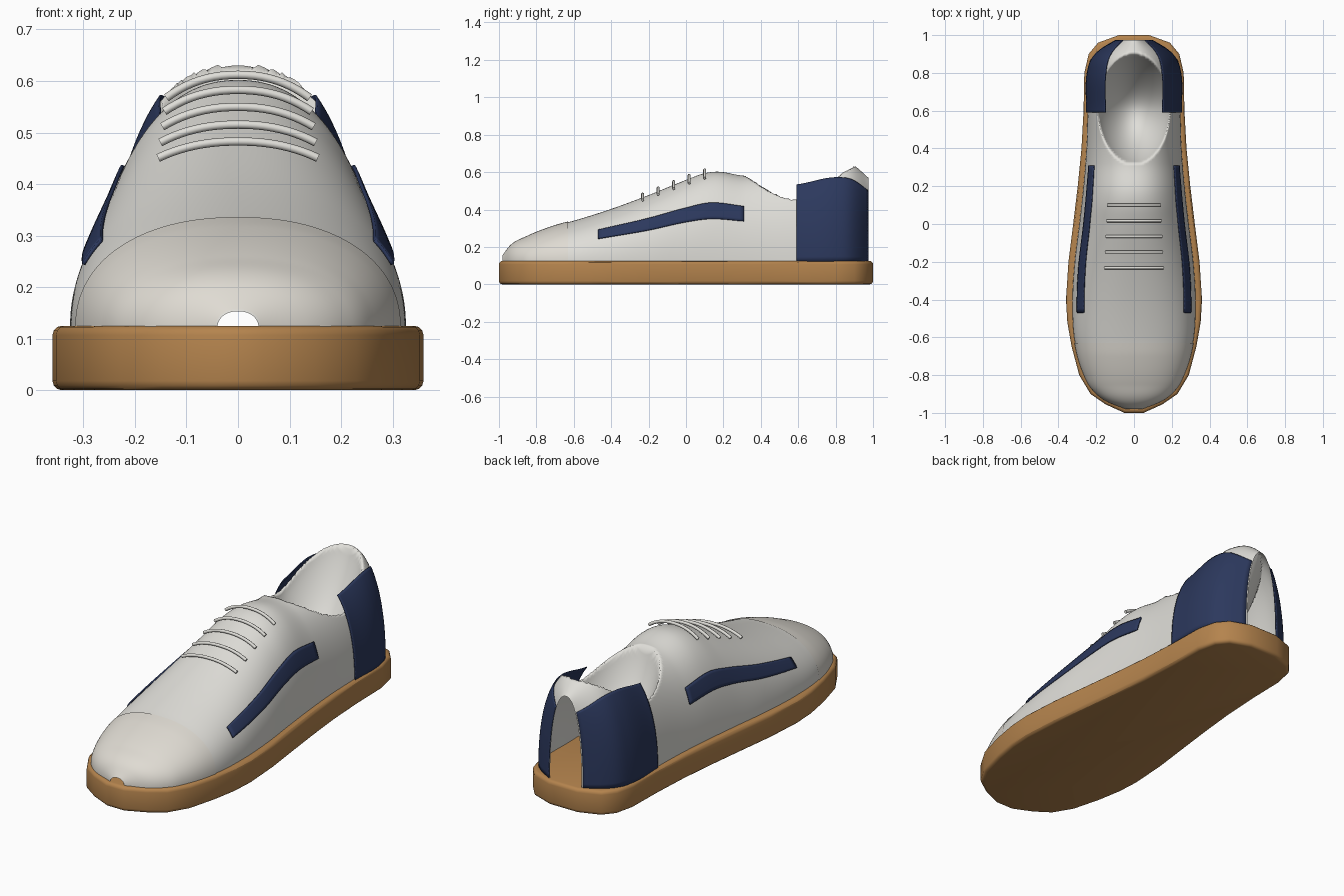
import bpy, bmesh, math

if "Cube" in bpy.data.objects:
    bpy.data.objects.remove(bpy.data.objects["Cube"])

BASE, N = 0.12, 2.2          # height of the sole top, roundness of the arch
# profile tables: (y, half width) and (y, top height)
WIDTH = [(-.98, .04), (-.94, .14), (-.88, .215), (-.8, .262), (-.63, .312), (-.42, .326), (-.2, .314),
         (0, .29), (.2, .268), (.4, .252), (.6, .246), (.8, .242), (.88, .215), (.93, .165), (.975, .09)]
TOP = [(-.98, .153), (-.94, .205), (-.85, .255), (-.7, .313), (-.6, .34), (-.4, .403), (-.2, .477),
       (0, .558), (.1, .594), (.17, .602), (.32, .58), (.6, .61), (.8, .655), (.89, .64), (.975, .57)]
SOLE = [(.05, -1), (.15, -.955), (.23, -.9), (.29, -.8), (.33, -.65), (.353, -.52), (.36, -.4), (.347, -.2),
        (.322, 0), (.298, .2), (.278, .4), (.267, .6), (.263, .8), (.24, .9), (.19, .96), (.08, 1)]


def material(name, rgb):
    m = bpy.data.materials.new(name)
    m.diffuse_color = (*rgb, 1)
    m.use_nodes = True
    m.node_tree.nodes["Principled BSDF"].inputs["Base Color"].default_value = m.diffuse_color
    return m


WHITE = material("off_white", (.74, .73, .69))
CAP = material("warm_white", (.74, .71, .65))
NAVY = material("navy", (.025, .04, .11))
GUM = material("gum", (.46, .23, .075))


def interp(tab, y):
    """Smooth cubic through the table points."""
    y = min(max(y, tab[0][0]), tab[-1][0])
    i = next(k for k in range(len(tab) - 1) if y <= tab[k + 1][0])

    def slope(k):
        s = [(tab[j + 1][1] - tab[j][1]) / (tab[j + 1][0] - tab[j][0])
             for j in (k - 1, k) if 0 <= j < len(tab) - 1]
        return sum(s) / len(s)
    (a, p), (b, q) = tab[i], tab[i + 1]
    h = b - a
    t = (y - a) / h
    return ((2*t**3 - 3*t*t + 1) * p + (t**3 - 2*t*t + t) * h * slope(i)
            + (3*t*t - 2*t**3) * q + (t**3 - t*t) * h * slope(i + 1))


def arch(y, t, off=0.0):
    """Point of the shoe surface at length y and angle t (0..pi)."""
    c, s = math.cos(t), max(math.sin(t), 0)
    x = math.copysign(abs(c) ** (2 / N), c) * (interp(WIDTH, y) + off)
    return (x, y, BASE + s ** (2 / N) * (interp(TOP, y) - BASE + off))


def angle_at(y, z):
    """Angle where the arch reaches height z."""
    return math.asin(min(1, (z - BASE) / (interp(TOP, y) - BASE)) ** (N / 2))


def collar(p):
    """Sink the foot opening into the arch."""
    x, y, z = p
    r2 = (x / .19) ** 2 + ((y - .61) / .29) ** 2
    return (x, y, z - .38 * (1 - r2) ** .85) if r2 < 1 and z > .3 else p


def panel(name, mat, y0, y1, span, ny, nt, off=0.0, shape=None, thick=0.0, sides=(1,)):
    """Grid laid on the shoe surface between the angles given by span(y)."""
    bm = bmesh.new()
    for sx in sides:
        rows = []
        for i in range(ny + 1):
            y = y0 + (y1 - y0) * i / ny
            a, b = span(y)
            pts = [arch(y, a + (b - a) * j / nt, off) for j in range(nt + 1)]
            if shape:
                pts = [shape(p) for p in pts]
            rows.append([bm.verts.new((sx * p[0], p[1], p[2])) for p in pts])
        for r, q in zip(rows, rows[1:]):
            for j in range(nt):
                f = [r[j], q[j], q[j + 1], r[j + 1]]
                bm.faces.new(f[::-1] if sx > 0 else f)
    # point every face outwards
    bm.normal_update()
    if sum(f.normal.x * f.calc_center_median().x for f in bm.faces) < 0:
        bmesh.ops.reverse_faces(bm, faces=bm.faces[:])
    me = bpy.data.meshes.new(name)
    bm.to_mesh(me)
    bm.free()
    me.materials.append(mat)
    for f in me.polygons:
        f.use_smooth = True
    ob = bpy.data.objects.new(name, me)
    bpy.context.collection.objects.link(ob)
    if thick:
        mod = ob.modifiers.new("thickness", 'SOLIDIFY')
        mod.thickness, mod.offset = thick, -1
    return ob


# sole: outline extruded upward with rounded rims
bm = bmesh.new()
outline = SOLE + [(-x, y) for x, y in reversed(SOLE)]
face = bm.faces.new([bm.verts.new((x, y, 0)) for x, y in outline])
ext = bmesh.ops.extrude_face_region(bm, geom=[face])
bmesh.ops.translate(bm, vec=(0, 0, .125), verts=[v for v in ext['geom'] if isinstance(v, bmesh.types.BMVert)])
bmesh.ops.recalc_face_normals(bm, faces=bm.faces[:])
rims = [e for e in bm.edges if abs(e.verts[0].co.z - e.verts[1].co.z) < 1e-4]
bmesh.ops.bevel(bm, geom=rims, offset=.018, segments=3, profile=.5, affect='EDGES')
me = bpy.data.meshes.new("sole")
bm.to_mesh(me)
bm.free()
me.materials.append(GUM)
sole = bpy.data.objects.new("sole", me)
bpy.context.collection.objects.link(sole)
bpy.context.view_layer.objects.active = sole
sole.select_set(True)
bpy.ops.object.shade_smooth_by_angle(angle=math.radians(30))

# upper with sunken foot opening, and toe cap
panel("upper", WHITE, -.98, .975, lambda y: (0, math.pi), 170, 96, shape=collar)
panel("toe_cap", CAP, -.98, -.63, lambda y: (0, math.pi), 40, 64, off=.004)

# heel panels on both sides
panel("heel_panels", NAVY, .59, .975, lambda y: (0, math.radians(55)), 30, 24,
      off=.008, thick=.005, sides=(1, -1))

# side stripes: lower and upper edge heights along y
LOW = [(-.47, .242), (-.2, .287), (0, .33), (.13, .347), (.31, .335)]
HIGH = [(-.47, .288), (-.2, .35), (0, .405), (.13, .432), (.31, .413)]
panel("side_stripes", NAVY, -.47, .31,
      lambda y: (angle_at(y, interp(LOW, y)), angle_at(y, interp(HIGH, y))), 32, 6,
      off=.008, thick=.007, sides=(1, -1))

# laces: thin tubes bowed over the instep
for k in range(5):
    y, half = -.232 + .083 * k, .155 - .004 * k
    cu = bpy.data.curves.new(f"lace_{k + 1}", 'CURVE')
    cu.dimensions = '3D'
    cu.bevel_depth, cu.bevel_resolution, cu.use_fill_caps = .008, 2, True
    sp = cu.splines.new('POLY')
    sp.points.add(20)
    w = interp(WIDTH, y) + .018
    t0 = math.acos((half / w) ** (N / 2))
    for j, p in enumerate(sp.points):
        p.co = (*arch(y, t0 + (math.pi - 2 * t0) * j / 20, .018), 1)
    cu.materials.append(WHITE)
    bpy.context.collection.objects.link(bpy.data.objects.new(f"lace_{k + 1}", cu))
